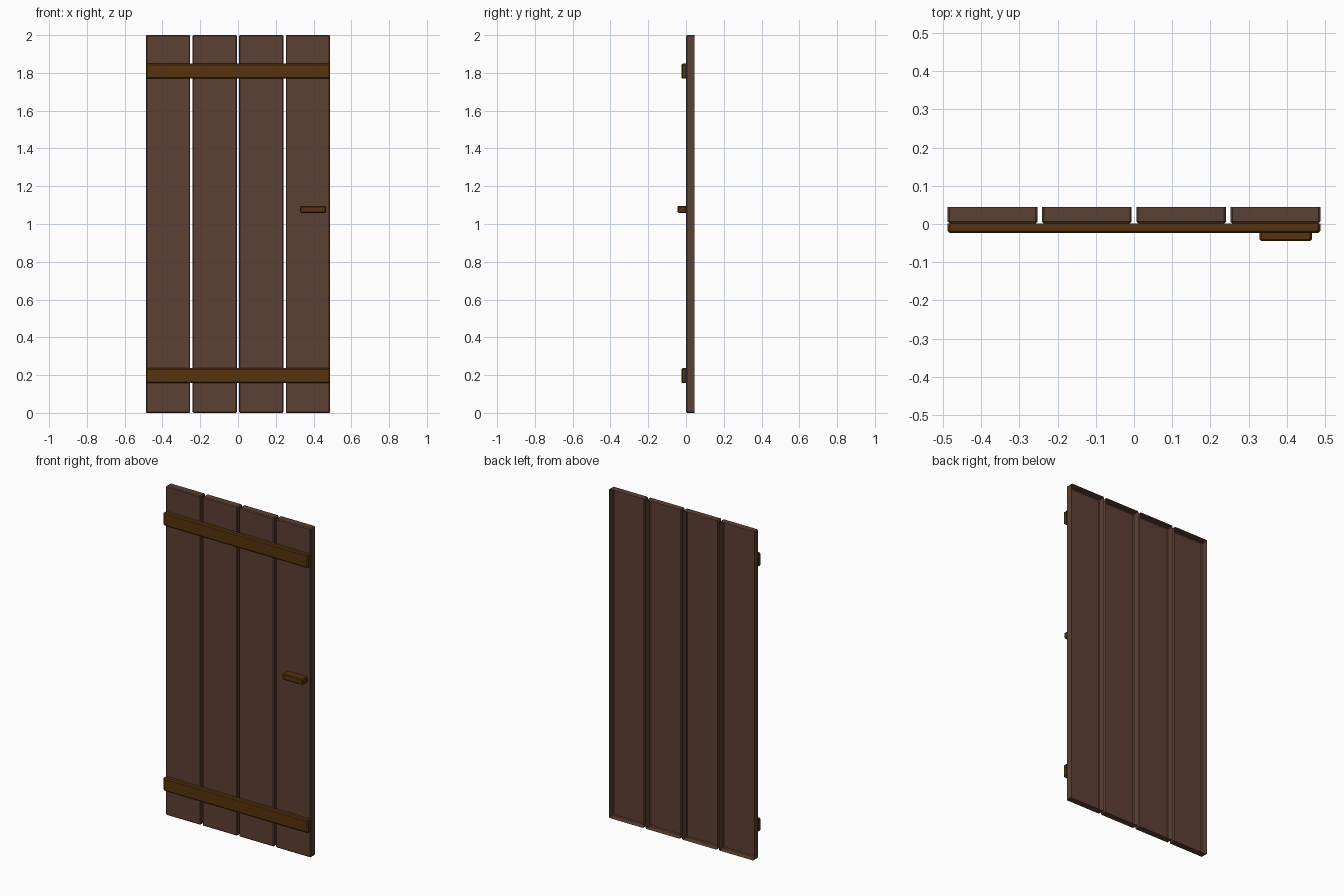
import bpy
import bmesh
from mathutils import Vector

if "Cube" in bpy.data.objects:
    bpy.data.objects.remove(bpy.data.objects["Cube"])


def material(name, rgb):
    m = bpy.data.materials.new(name)
    m.diffuse_color = (*rgb, 1.0)
    m.use_nodes = True
    m.node_tree.nodes["Principled BSDF"].inputs["Base Color"].default_value = m.diffuse_color
    return m


def open_box(name, x, y, z, bevel, mat):
    """Chamfered box over the given (min, max) ranges, hollow and open at the back (+y)."""
    bm = bmesh.new()
    bmesh.ops.create_cube(bm, size=1.0)
    for v in bm.verts:
        v.co = Vector([(r[0] + r[1]) / 2 + c * (r[1] - r[0])
                       for c, r in zip(v.co, (x, y, z))])
    bm.normal_update()
    back = [f for f in bm.faces if f.normal.y > 0.9]
    bmesh.ops.delete(bm, geom=back, context='FACES_ONLY')
    edges = [e for e in bm.edges if not e.is_boundary]
    bmesh.ops.bevel(bm, geom=edges, offset=bevel, segments=1,
                    affect='EDGES', clamp_overlap=True)
    mesh = bpy.data.meshes.new(name)
    bm.to_mesh(mesh)
    bm.free()
    mesh.materials.append(mat)
    obj = bpy.data.objects.new(name, mesh)
    bpy.context.collection.objects.link(obj)
    return obj


plank_brown = material("plank brown", (0.107, 0.051, 0.033))
batten_brown = material("batten brown", (0.092, 0.033, 0.004))

FACE = 0.001  # front plane of the planks

# Four upright planks with narrow gaps
width, pitch = 0.235, 0.247
for i in range(4):
    cx = (i - 1.5) * pitch
    open_box(f"plank_{i + 1}", (cx - width / 2, cx + width / 2),
             (FACE, 0.045), (0.0, 2.0), 0.005, plank_brown)

# Two cross battens on the front
for name, z in (("lower_batten", 0.197), ("upper_batten", 1.809)):
    open_box(name, (-0.488, 0.488), (-0.024, FACE),
             (z - 0.04, z + 0.04), 0.006, batten_brown)

# Door handle
open_box("handle", (0.329, 0.466), (-0.045, FACE),
         (1.059, 1.096), 0.005, batten_brown)
